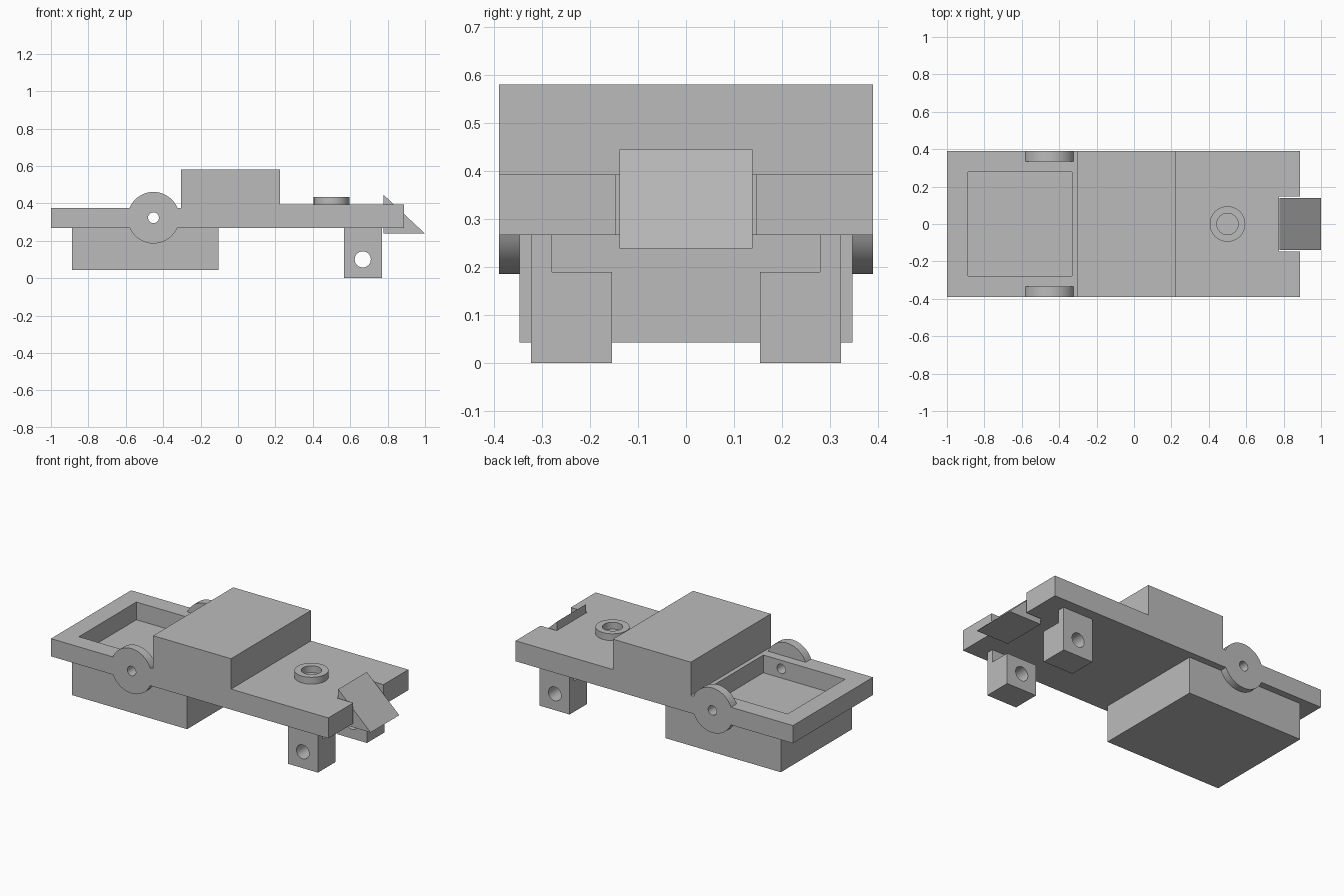
import bpy
from math import radians

if "Cube" in bpy.data.objects:
    bpy.data.objects.remove(bpy.data.objects["Cube"], do_unlink=True)

grey = bpy.data.materials.new("plain grey")
grey.use_nodes = True
grey.diffuse_color = (0.5, 0.5, 0.5, 1)
grey.node_tree.nodes["Principled BSDF"].inputs["Base Color"].default_value = (0.5, 0.5, 0.5, 1)


def prism(name, outline, y0, y1):
    """Extrude a side outline of (x, z) points from y0 to y1."""
    n = len(outline)
    verts = [(x, y, z) for y in (y0, y1) for x, z in outline]
    faces = [tuple(range(n)), tuple(range(2 * n - 1, n - 1, -1))]
    faces += [(i, i + n, (i + 1) % n + n, (i + 1) % n) for i in range(n)]
    mesh = bpy.data.meshes.new(name)
    mesh.from_pydata(verts, [], faces)
    mesh.materials.append(grey)
    obj = bpy.data.objects.new(name, mesh)
    bpy.context.collection.objects.link(obj)
    return obj


def box(name, x0, x1, y0, y1, z0, z1):
    return prism(name, [(x0, z0), (x1, z0), (x1, z1), (x0, z1)], y0, y1)


def cylinder(name, centre, radius, depth, along_y=False):
    turn = (radians(90), 0, 0) if along_y else (0, 0, 0)
    bpy.ops.mesh.primitive_cylinder_add(vertices=48, radius=radius, depth=depth,
                                        location=centre, rotation=turn)
    obj = bpy.context.object
    obj.name = name
    obj.data.materials.append(grey)
    return obj


def combine(target, tool, operation="DIFFERENCE"):
    """Apply a boolean and remove the tool object."""
    mod = target.modifiers.new("boolean", "BOOLEAN")
    mod.operation, mod.solver, mod.object = operation, "EXACT", tool
    bpy.ops.object.select_all(action="DESELECT")
    bpy.context.view_layer.objects.active = target
    target.select_set(True)
    bpy.ops.object.modifier_apply(modifier=mod.name)
    bpy.data.objects.remove(tool, do_unlink=True)


# Stepped deck with the raised middle block
deck = prism("deck", [(-1, .267), (.887, .267), (.887, .393), (.225, .393), (.225, .58),
                      (-.305, .58), (-.305, .376), (-1, .376)], -.389, .389)

# Round axle bosses on both sides
for side in (-1, 1):
    combine(deck, cylinder("boss", (-.452, side * .362, .323), .138, .054, True), "UNION")

# Tray opening, axle bore and end notch
combine(deck, box("tray_cut", -.887, -.331, -.279, .279, .2, .5))
combine(deck, cylinder("axle_cut", (-.452, 0, .323), .029, 1, True))
combine(deck, box("notch_cut", .776, 1.1, -.147, .147, .1, .6))

# Box under the tray, whose top is the tray floor
under_box = box("under_box", -.888, -.103, -.347, .347, .043, .267)

# Small ring on the rear deck
ring = cylinder("ring", (.5, 0, .414), .095, .042)
combine(ring, cylinder("ring_cut", (.5, 0, .414), .057, .2))

# Sloped wedge in the notch
wedge = prism("wedge", [(.779, .238), (1, .238), (.779, .445)], -.139, .139)

# Two drilled legs, each stepped on its inner side
parts = [deck, under_box, ring, wedge]
for side, label in ((-1, "right"), (1, "left")):
    y0, y1 = sorted((side * .154, side * .323))
    leg = box(label + "_leg", .566, .77, y0, y1, 0, .267)
    combine(leg, box("slot_cut", .4, .9, -.279, .279, .19, .4))
    combine(leg, cylinder("leg_hole_cut", (.667, 0, .1), .043, 1, True))
    parts.append(leg)

# Smooth round walls, keep edges sharp
bpy.ops.object.select_all(action="DESELECT")
for part in parts:
    part.select_set(True)
bpy.context.view_layer.objects.active = deck
bpy.ops.object.shade_smooth_by_angle(angle=radians(30))
